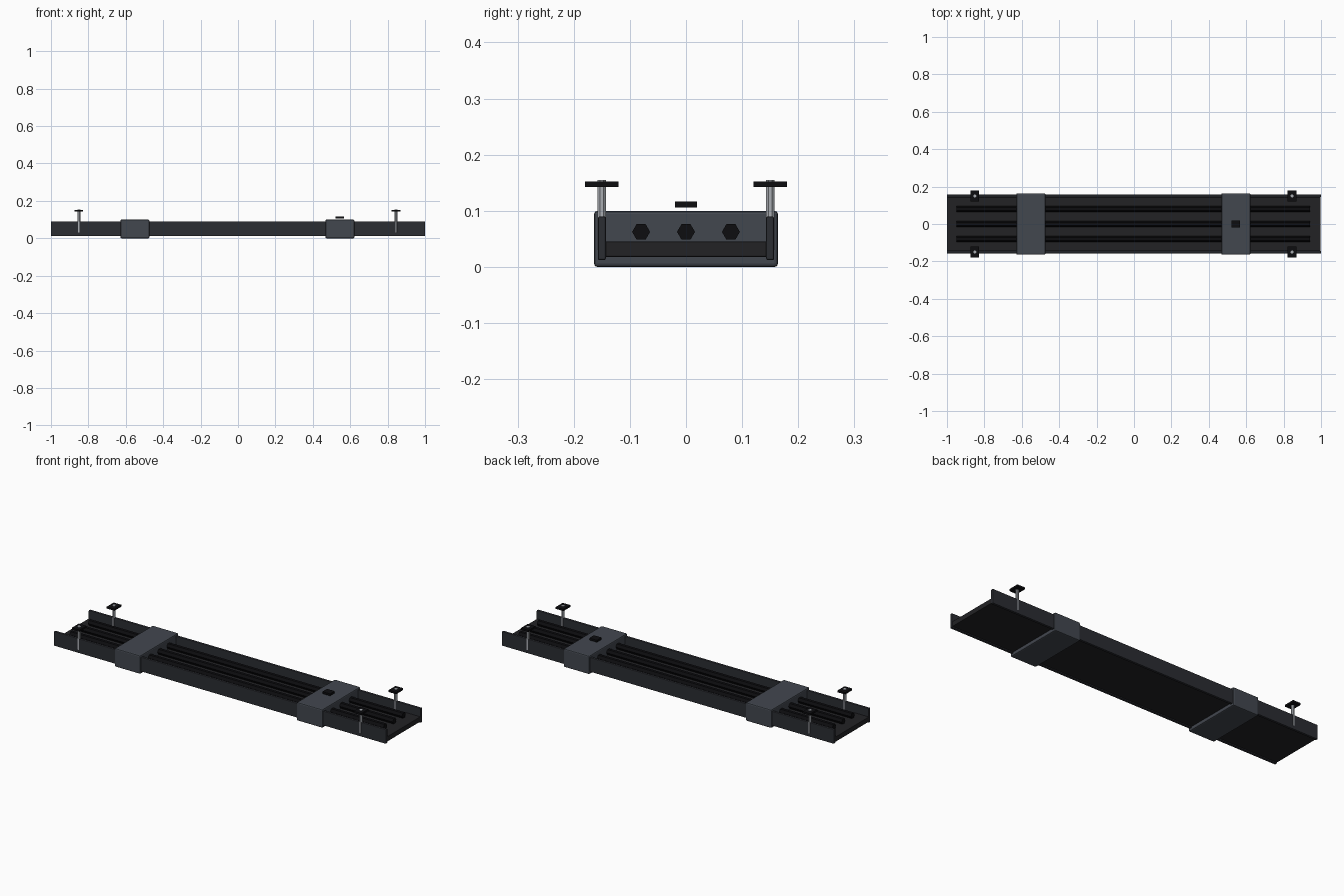
import bpy
import math

if "Cube" in bpy.data.objects:
    bpy.data.objects.remove(bpy.data.objects["Cube"])


def mat(name, c):
    m = bpy.data.materials.new(name)
    m.diffuse_color = (*c, 1)
    m.use_nodes = True
    m.node_tree.nodes["Principled BSDF"].inputs["Base Color"].default_value = m.diffuse_color
    return m


dark = mat("dark_metal", (0.016, 0.016, 0.018))
wall = mat("wall_metal", (0.024, 0.026, 0.032))
slate = mat("slate", (0.055, 0.063, 0.078))
black = mat("black_rubber", (0.004, 0.004, 0.005))
steel = mat("steel", (0.4, 0.42, 0.45))
DX = -0.003  # overall offset along the length


def box(name, x, y, z, m, bevel=0):
    """Box from (min, max) ranges, optionally bevelled."""
    bpy.ops.mesh.primitive_cube_add(size=1, location=[(a + b) / 2 for a, b in (x, y, z)])
    o = bpy.context.object
    o.name = name
    o.scale = [b - a for a, b in (x, y, z)]
    bpy.ops.object.transform_apply(location=False, rotation=False, scale=True)
    o.data.materials.append(m)
    if bevel:
        b = o.modifiers.new("bevel", 'BEVEL')
        b.width = bevel
        b.segments = 2
    return o


def rod(name, loc, r, length, sides, m, rot=(0, 0, 0)):
    bpy.ops.mesh.primitive_cylinder_add(vertices=sides, radius=r, depth=length,
                                        location=loc, rotation=rot)
    o = bpy.context.object
    o.name = name
    o.data.materials.append(m)
    return o


# Tray floor and side walls
box("tray_floor", (-1, 0.997), (-0.15, 0.15), (0.018, 0.045), dark, 0.002)
for s, side in ((-1, "front"), (1, "back")):
    box(side + "_wall", (-1, 1), (s * 0.15 - 0.007, s * 0.15 + 0.007),
        (0.012, 0.09), wall, 0.003)

# Cables lying in the tray, hexagonal with corners pointing sideways
for i, y in enumerate((-0.08, 0, 0.08)):
    c = rod(f"cable_{i + 1}", (DX, y, 0.0625), 0.016, 1.89, 6, black,
            (0, math.pi / 2, 0))

# Wrap-around clamps
for s, side in ((-1, "left"), (1, "right")):
    x = s * 0.548 + DX
    box(side + "_clamp", (x - 0.0775, x + 0.0775), (-0.164, 0.164), (0, 0.1), slate, 0.006)

# Switch pad above the right clamp
box("switch_pad", (0.522, 0.568), (-0.02, 0.02), (0.106, 0.117), black)

# Hanger bolts with square washers
for sx, a in ((-1, "left"), (1, "right")):
    for sy, b in ((-1, "front"), (1, "back")):
        x, y = sx * 0.848 + DX, sy * 0.15
        rod(f"{a}_{b}_bolt", (x, y, 0.0925), 0.0085, 0.125, 8, steel,
            (0, 0, math.pi / 8))
        box(f"{a}_{b}_washer", (x - 0.023, x + 0.023), (y - 0.03, y + 0.03),
            (0.142, 0.152), black)
